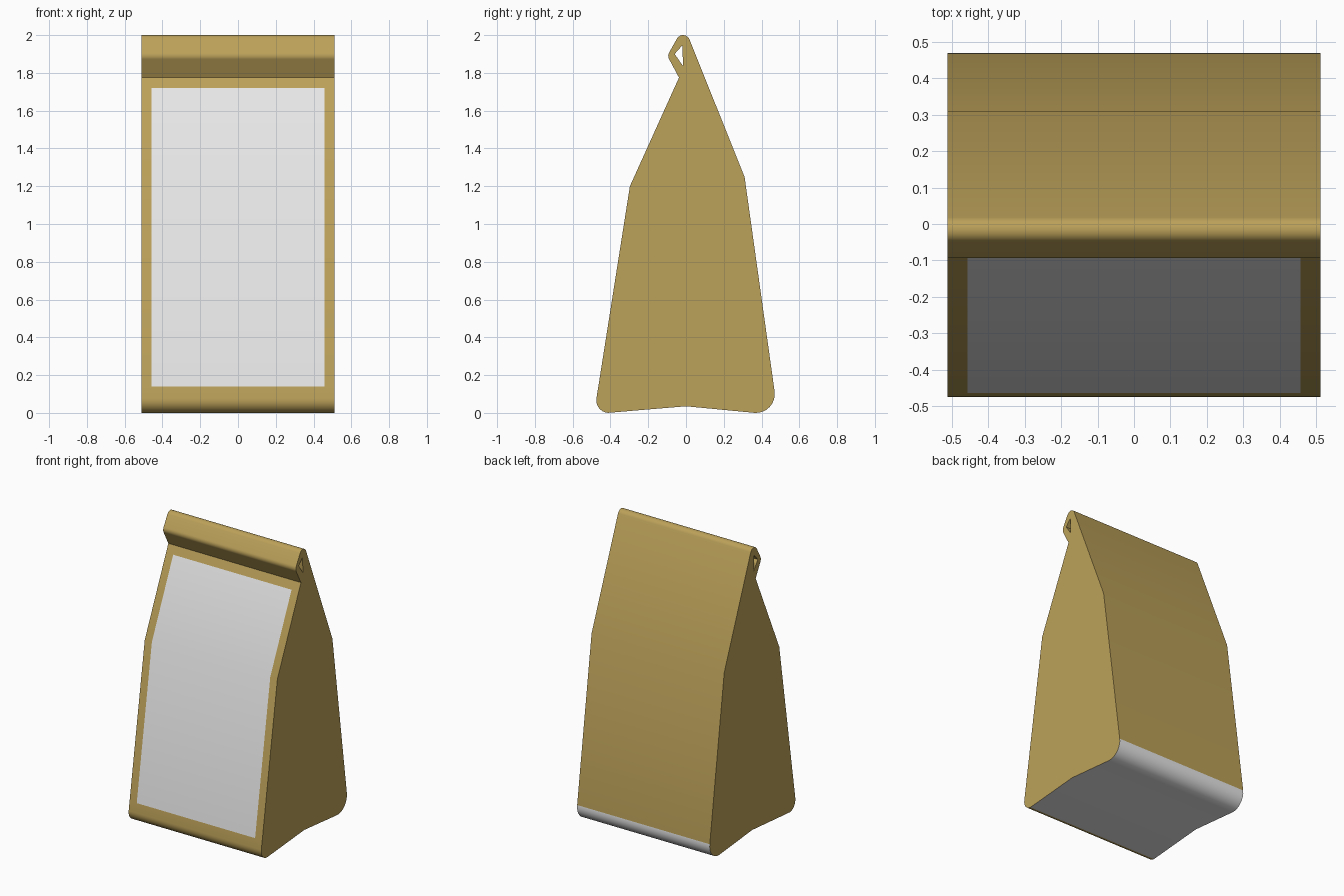
import bpy, bmesh, math

if "Cube" in bpy.data.objects:
    bpy.data.objects.remove(bpy.data.objects["Cube"])

def material(name, rgb):
    m = bpy.data.materials.new(name)
    m.diffuse_color = (*rgb, 1)
    m.use_nodes = True
    m.node_tree.nodes["Principled BSDF"].inputs["Base Color"].default_value = m.diffuse_color
    return m

def arc(cy, cz, r, a0, a1, n=8):
    return [(cy + r * math.cos(math.radians(a0 + (a1 - a0) * i / n)),
             cz + r * math.sin(math.radians(a0 + (a1 - a0) * i / n))) for i in range(n + 1)]

# Side outline (y, z), running from the bottom gusset round the back, top roll and front
outline = [(0, 0.035)]
outline += arc(0.37, 0.1, 0.1, -95, 8)          # back bottom corner
outline += [(0.31, 1.25)]                       # back shoulder
outline += arc(-0.016, 1.963, 0.037, 22, 145)   # top of the rolled flap
outline += arc(-0.058, 1.89, 0.036, 145, 212)   # nose of the roll
outline += [(-0.037, 1.775), (-0.062, 1.72), (-0.297, 1.2), (-0.464, 0.14)]
outline += arc(-0.408, 0.067, 0.067, 172, 265)  # front bottom corner
hole = [(-0.02, 1.945), (-0.06, 1.9), (-0.015, 1.835)]
columns = [-0.512, -0.457, 0.457, 0.512]

bm = bmesh.new()
cap_edges = [[], []]

def sweep(loop):
    """Extrude a closed outline across the columns, keeping its end edges for the caps."""
    rows = [[bm.verts.new((x, y, z)) for y, z in loop] for x in columns]
    for c in range(len(columns) - 1):
        for i in range(len(loop)):
            j = (i + 1) % len(loop)
            bm.faces.new((rows[c][i], rows[c][j], rows[c + 1][j], rows[c + 1][i]))
    for k, row in enumerate((rows[0], rows[-1])):
        for i in range(len(loop)):
            cap_edges[k].append(bm.edges.get((row[i], row[(i + 1) % len(loop)])))

sweep(outline)
sweep(hole)
for edges in cap_edges:
    bmesh.ops.triangle_fill(bm, use_beauty=True, edges=edges)
bmesh.ops.recalc_face_normals(bm, faces=bm.faces)

# White front label and white underside with the back corner
for f in bm.faces:
    c = f.calc_center_median()
    if abs(f.normal.x) > 0.9:
        continue
    label = abs(c.x) < 0.4 and c.y < -0.06 and 0.14 < c.z < 1.72
    underside = c.z < 0.115 and c.y > -0.41
    f.material_index = 1 if label or underside else 0

mesh = bpy.data.meshes.new("paper_bag")
bm.to_mesh(mesh)
bm.free()
mesh.materials.append(material("kraft_tan", (0.50, 0.355, 0.10)))
mesh.materials.append(material("white", (0.85, 0.85, 0.85)))
bag = bpy.data.objects.new("paper_bag", mesh)
bpy.context.collection.objects.link(bag)
bpy.context.view_layer.objects.active = bag
bag.select_set(True)
bpy.ops.object.shade_smooth_by_angle(angle=math.radians(30))
